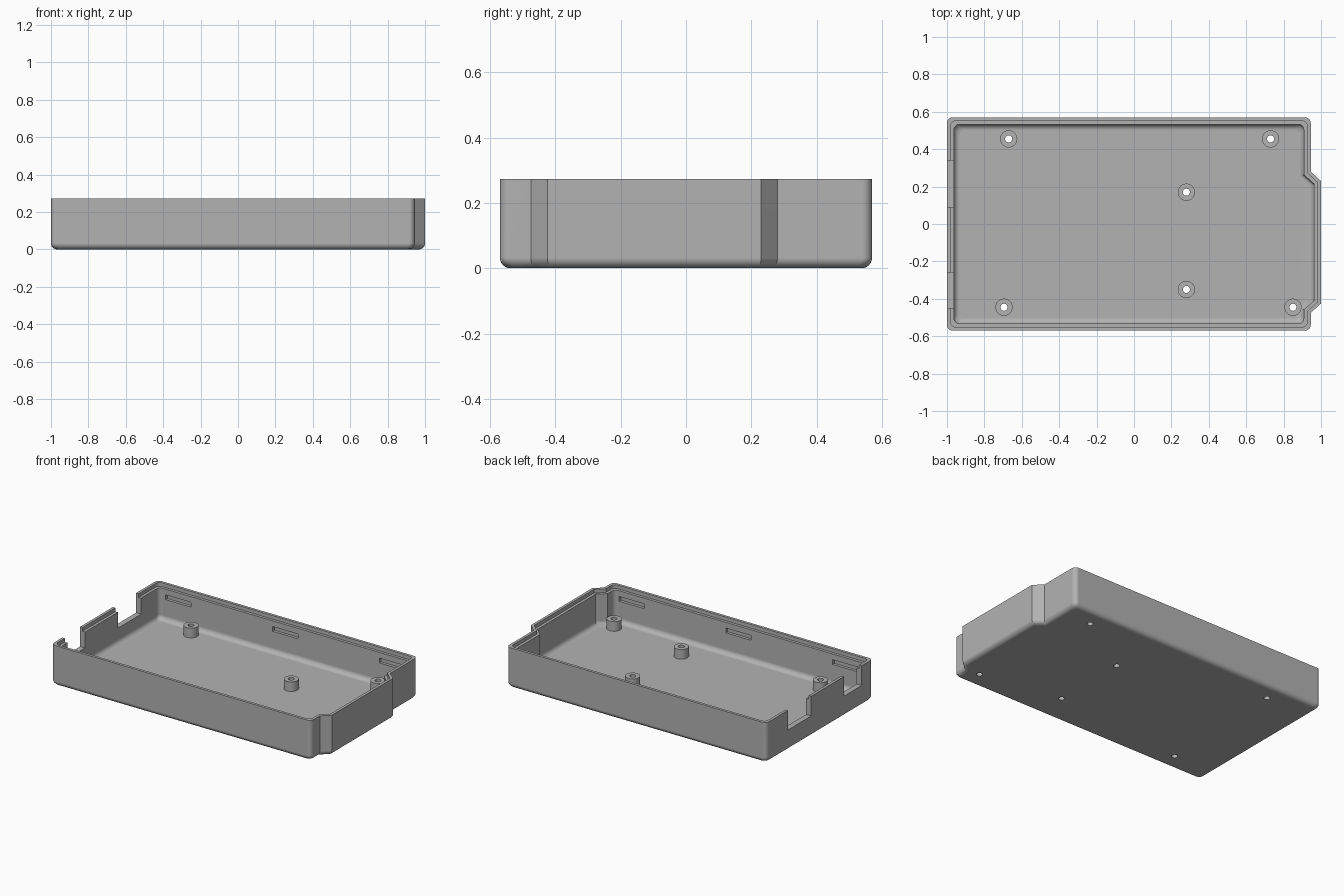
import bpy, bmesh
from math import sin, cos, pi, radians
from mathutils import Vector

cube = bpy.data.objects.get("Cube")
if cube:
    bpy.data.objects.remove(cube, do_unlink=True)

grey = bpy.data.materials.new("case grey")
grey.use_nodes = True
colour = (0.45, 0.45, 0.45, 1)
grey.diffuse_color = colour
grey.node_tree.nodes["Principled BSDF"].inputs["Base Color"].default_value = colour

TOP, WALL, FLOOR, FILLET = 0.273, 0.037, 0.035, 0.032

# Plan of the case, counter-clockwise; True marks a rounded corner
PLAN = [((-1, -0.57), True), ((0.945, -0.57), True), ((0.945, -0.475), False),
        ((1, -0.425), False), ((1, 0.23), False), ((0.945, 0.28), False),
        ((0.945, 0.57), True), ((-1, 0.57), True)]


def outline(inset, radius=0.03, steps=6):
    """Plan moved inwards by inset, with its corners rounded."""
    points = [Vector(p) for p, _ in PLAN]
    ring = []
    for i, (_, rounded) in enumerate(PLAN):
        p = points[i]
        d1 = (p - points[i - 1]).normalized()
        d2 = (points[(i + 1) % len(points)] - p).normalized()
        n1, n2 = Vector((-d1.y, d1.x)), Vector((-d2.y, d2.x))
        corner = p + (n1 + n2) * inset / (1 + n1.dot(n2))
        if not rounded:
            ring.append(corner)
            continue
        centre = corner + (n1 + n2) * radius
        for k in range(steps + 1):
            a = k / steps * pi / 2
            ring.append(centre - n1 * radius * cos(a) - n2 * radius * sin(a))
    return ring


def circle(centre, radius, steps=32):
    return [Vector(centre) + radius * Vector((cos(2 * pi * k / steps), sin(2 * pi * k / steps)))
            for k in range(steps)]


def loft(name, rings, capped=True):
    """Skin a stack of (ring, z); capped ends, or joined end to start."""
    bm = bmesh.new()
    rows = [[bm.verts.new((p.x, p.y, z)) for p in ring] for ring, z in rings]
    pairs = list(zip(rows, rows[1:]))
    if capped:
        bm.faces.new(rows[0])
        bm.faces.new(rows[-1])
    else:
        pairs.append((rows[-1], rows[0]))
    for low, high in pairs:
        for i in range(len(low)):
            j = (i + 1) % len(low)
            bm.faces.new((low[i], low[j], high[j], high[i]))
    bmesh.ops.recalc_face_normals(bm, faces=bm.faces)
    mesh = bpy.data.meshes.new(name)
    bm.to_mesh(mesh)
    bm.free()
    mesh.materials.append(grey)
    obj = bpy.data.objects.new(name, mesh)
    bpy.context.collection.objects.link(obj)
    return obj


def box(name, x, y, z):
    ring = [Vector(p) for p in ((x[0], y[0]), (x[1], y[0]), (x[1], y[1]), (x[0], y[1]))]
    return loft(name, [(ring, z[0]), (ring, z[1])])


def finish(obj):
    bpy.ops.object.select_all(action="DESELECT")
    obj.select_set(True)
    bpy.context.view_layer.objects.active = obj
    bpy.ops.object.shade_smooth_by_angle(angle=radians(30))
    weighted = obj.modifiers.new("even shading", "WEIGHTED_NORMAL")
    weighted.keep_sharp = True


# Tray: outer skin with rounded base, stepped rim, inner skin with filleted floor
arc = [k / 6 * pi / 2 for k in range(7)]
skin = [(outline(FILLET * (1 - sin(a))), FILLET * (1 - cos(a))) for a in arc]
skin += [(outline(0), TOP), (outline(WALL / 2), TOP),
         (outline(WALL / 2), TOP - 0.025), (outline(WALL), TOP - 0.025)]
skin += [(outline(WALL + FILLET * (1 - cos(a))), FLOOR + FILLET * (1 - sin(a))) for a in arc]
tray = loft("tray", skin)

cutters = []
# Connector openings in the end wall
for y in ((0.09, 0.34), (-0.45, -0.26)):
    cutters.append(box("opening_cutter", (-1.1, -0.95), y, (0.14, 0.4)))
# Blind latch slots inside both long walls
for x in (-0.82, -0.02, 0.78):
    for side in (-1, 1):
        y = sorted((side * 0.51, side * 0.552))
        cutters.append(box("slot_cutter", (x - 0.095, x + 0.095), y, (0.177, 0.209)))

# Screw posts and the holes below them
POSTS = [(-0.67, 0.455), (0.73, 0.455), (0.28, 0.17),
         (0.28, -0.35), (-0.695, -0.445), (0.85, -0.445)]
for centre in POSTS:
    outer, hole = circle(centre, 0.046), circle(centre, 0.019)
    post = loft("screw_post", [(outer, FLOOR - 0.005), (outer, 0.1),
                               (hole, 0.1), (hole, FLOOR - 0.005)], capped=False)
    finish(post)
    cutters.append(loft("hole_cutter", [(hole, -0.1), (hole, FLOOR + 0.03)]))

# Cut the tray, then discard the cutters
bpy.context.view_layer.objects.active = tray
for cutter in cutters:
    cutter.hide_render = True
    cut = tray.modifiers.new("cut", "BOOLEAN")
    cut.operation, cut.solver, cut.object = "DIFFERENCE", "EXACT", cutter
    bpy.ops.object.modifier_apply(modifier=cut.name)
    bpy.data.objects.remove(cutter, do_unlink=True)
finish(tray)
